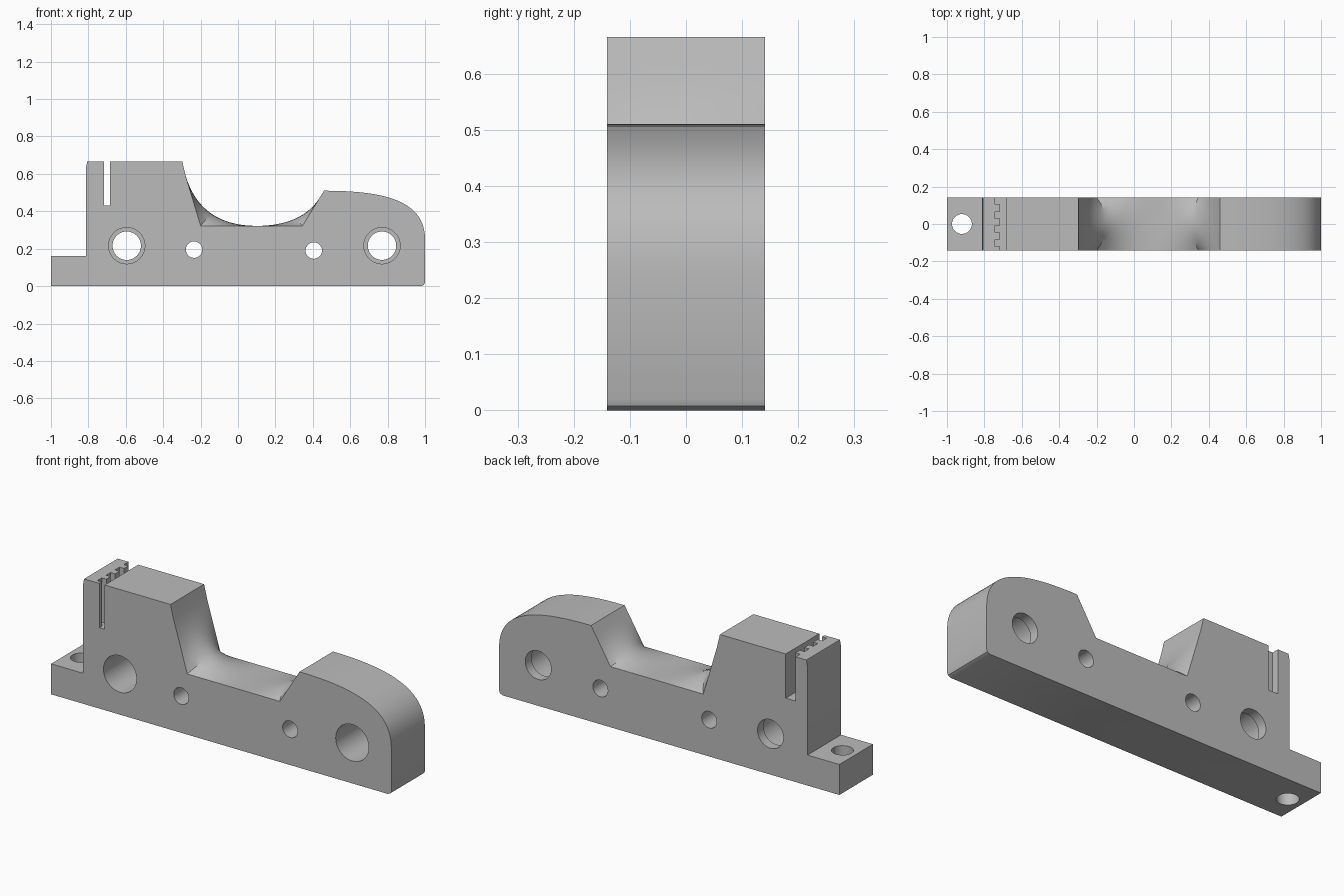
import bpy, bmesh, math
from mathutils import Vector

default = bpy.data.objects.get("Cube")
if default:
    bpy.data.objects.remove(default)

HALF = 0.141  # half thickness of the bracket


def material(name, rgb):
    mat = bpy.data.materials.new(name)
    mat.use_nodes = True
    mat.diffuse_color = (*rgb, 1)
    mat.node_tree.nodes["Principled BSDF"].inputs["Base Color"].default_value = (*rgb, 1)
    return mat


def bezier(pts, t):
    pts = [Vector(p) for p in pts]
    while len(pts) > 1:
        pts = [a.lerp(b, t) for a, b in zip(pts, pts[1:])]
    return pts[0]


def fillet(start, corner, end, weight, steps=16):
    """Blend between a sharp corner (0) and a swept curve (1)."""
    out = []
    for i in range(steps + 1):
        t = i / steps
        if t < 0.5:
            sharp = Vector(start).lerp(Vector(corner), 2 * t)
        else:
            sharp = Vector(corner).lerp(Vector(end), 2 * t - 1)
        out.append(sharp.lerp(bezier((start, corner, end), t), weight))
    return out


def profile(weight):
    """Side outline, clockwise from the foot; the saddle depends on weight."""
    pts = [(-1, 0), (-1, 0.162), (-0.813, 0.162), (-0.813, 0.63), (-0.806, 0.665), (-0.298, 0.665)]
    pts += fillet((-0.28, 0.59), (-0.2, 0.322), (0.1, 0.322), weight)
    pts += fillet((0.1, 0.322), (0.345, 0.322), (0.44, 0.478), weight)[1:]
    nose = ((0.46, 0.51), (0.8, 0.51), (1, 0.45), (1, 0.25))
    pts += [bezier(nose, i / 20) for i in range(21)]
    pts += [(1, 0.02), (0.995, 0.008), (0.98, 0)]
    return pts


# Main body: loft of outlines across the thickness
bm = bmesh.new()
stations = [-math.cos(math.pi * i / 16) for i in range(17)]
rings = [[bm.verts.new((p[0], u * HALF, p[1])) for p in profile(1 - u * u)] for u in stations]
for a, b in zip(rings, rings[1:]):
    for i in range(len(a)):
        j = (i + 1) % len(a)
        bm.faces.new((a[i], a[j], b[j], b[i]))
bm.faces.new(rings[0])
bm.faces.new(rings[-1])
bmesh.ops.recalc_face_normals(bm, faces=bm.faces)
mesh = bpy.data.meshes.new("clamp_bracket")
bm.to_mesh(mesh)
bm.free()
body = bpy.data.objects.new("clamp_bracket", mesh)
bpy.context.collection.objects.link(body)
mesh.materials.append(material("machined grey", (0.5, 0.5, 0.5)))


def cut(cutter):
    cutter.hide_render = True
    mod = body.modifiers.new("cut", "BOOLEAN")
    mod.operation = "DIFFERENCE"
    mod.solver = "EXACT"
    mod.object = cutter
    bpy.ops.object.select_all(action="DESELECT")
    bpy.context.view_layer.objects.active = body
    body.select_set(True)
    bpy.ops.object.modifier_apply(modifier=mod.name)
    bpy.data.objects.remove(cutter)


def bore(x, z, radius, y0=-0.2, y1=0.2):
    bpy.ops.mesh.primitive_cylinder_add(vertices=48, radius=radius, depth=y1 - y0,
                                        location=(x, (y0 + y1) / 2, z),
                                        rotation=(math.pi / 2, 0, 0))
    cut(bpy.context.object)


def box_cut(low, high):
    low, high = Vector(low), Vector(high)
    bpy.ops.mesh.primitive_cube_add(size=1, location=(low + high) / 2)
    cutter = bpy.context.object
    cutter.scale = high - low
    bpy.context.view_layer.update()
    cut(cutter)


# Large mounting holes, counterbored from the front
for x in (-0.595, 0.77):
    bore(x, 0.216, 0.076)
    bore(x, 0.216, 0.097, y1=0.09)

# Small pin holes
bore(-0.235, 0.195, 0.044)
bore(0.405, 0.19, 0.044)

# Vertical hole through the foot
bpy.ops.mesh.primitive_cylinder_add(vertices=48, radius=0.053, depth=0.4, location=(-0.92, 0, 0.1))
cut(bpy.context.object)

# Belt slot with tooth notches on one wall
box_cut((-0.716, -0.2, 0.43), (-0.685, 0.2, 0.8))
for i in range(4):
    top = 0.141 - 0.0745 * i
    box_cut((-0.743, top - 0.038, 0.43), (-0.70, top + (0.03 if i == 0 else 0), 0.8))

# Smooth curved surfaces, keep crisp edges
bpy.ops.object.select_all(action="DESELECT")
body.select_set(True)
bpy.context.view_layer.objects.active = body
bpy.ops.object.shade_smooth_by_angle(angle=math.radians(30))
